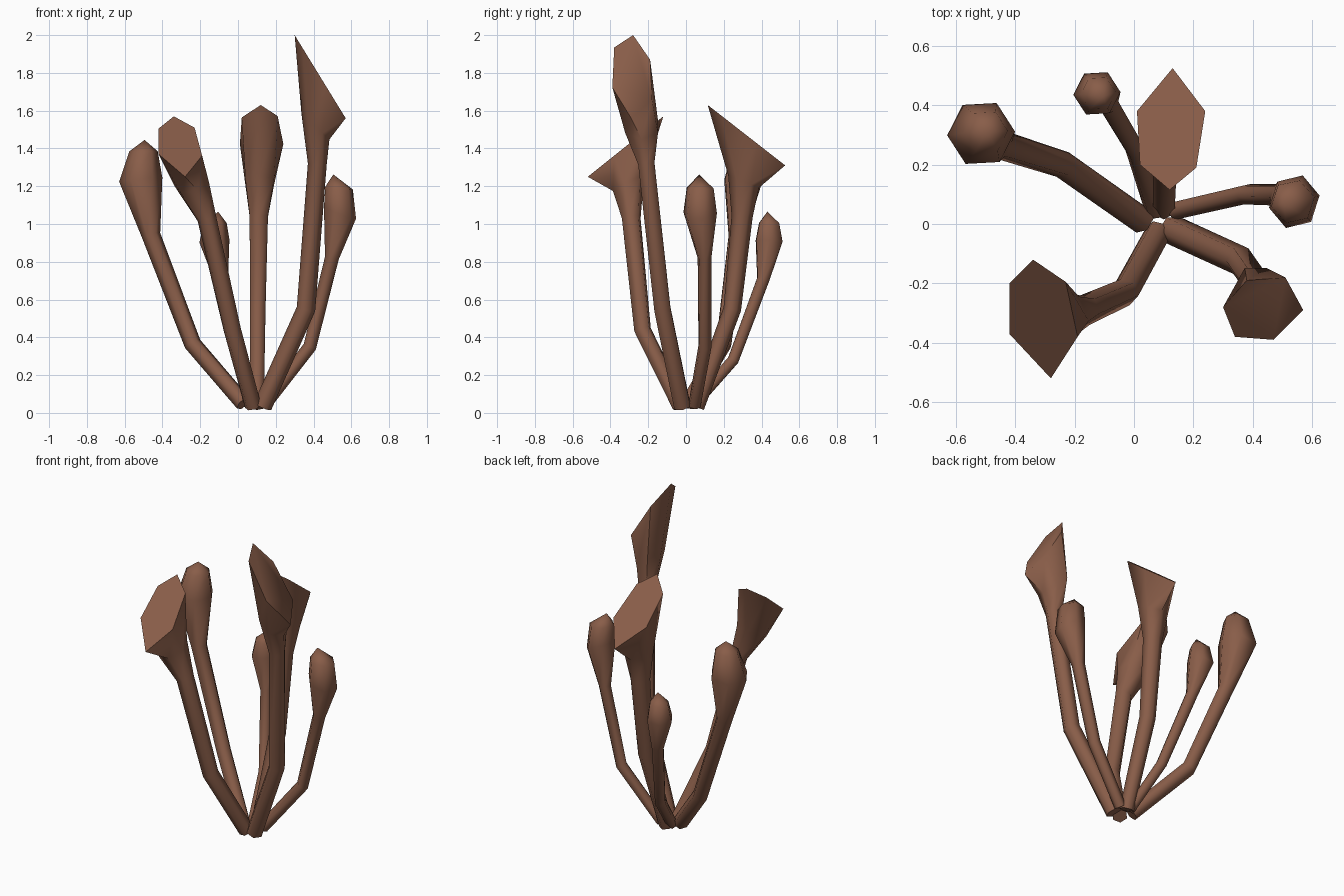
import bpy, bmesh, math
from mathutils import Vector

if "Cube" in bpy.data.objects:
    bpy.data.objects.remove(bpy.data.objects["Cube"])

brown = bpy.data.materials.new("warm brown")
brown.diffuse_color = (0.25, 0.11, 0.066, 1)
brown.use_nodes = True
brown.node_tree.nodes["Principled BSDF"].inputs["Base Color"].default_value = brown.diffuse_color
UP = Vector((0, 0, 1))


def hex_ring(c, r, tangent, phase):
    """Six points around c, square to the path direction."""
    q = UP.rotation_difference(tangent)
    return [c + q @ Vector((r * math.cos(phase + i * math.pi / 3),
                            r * math.sin(phase + i * math.pi / 3), 0)) for i in range(6)]


def stalk(name, path, phase, apex=None, rim=None, rim_z=None):
    """Six-sided stalk along path (x, y, z, radius), ending in a point or a flat slanted rim."""
    phase = math.radians(phase)
    pts = [Vector(p[:3]) for p in path]
    end = Vector(apex) if apex else sum((Vector((x, y, rim_z(x, y))) for x, y in rim), Vector()) / 6
    line = pts + [end]
    bm = bmesh.new()
    rings = []
    for i, p in enumerate(path):
        d = (line[i + 1] - line[i]).normalized()
        if i:
            d = (d + (line[i] - line[i - 1]).normalized()).normalized()
        if len(p) > 4:                      # explicit tilt for the head rings
            d = Vector(p[4]).normalized()
        rings.append([bm.verts.new(v) for v in hex_ring(pts[i], p[3], d, phase)])
    if rim:
        rings.append([bm.verts.new((x, y, rim_z(x, y))) for x, y in rim])
    for a, b in zip(rings, rings[1:]):
        for i in range(6):
            j = (i + 1) % 6
            bm.faces.new((a[i], a[j], b[j], b[i]))
    bm.faces.new(rings[0][::-1])
    if apex:
        tip = bm.verts.new(end)
        for i in range(6):
            bm.faces.new((rings[-1][i], rings[-1][(i + 1) % 6], tip))
    else:
        bm.faces.new(rings[-1])
    bmesh.ops.recalc_face_normals(bm, faces=bm.faces)
    me = bpy.data.meshes.new(name)
    bm.to_mesh(me)
    bm.free()
    me.materials.append(brown)
    ob = bpy.data.objects.new(name, me)
    bpy.context.collection.objects.link(ob)
    bpy.ops.object.select_all(action='DESELECT')
    ob.select_set(True)
    bpy.context.view_layer.objects.active = ob
    bpy.ops.object.shade_smooth_by_angle(angle=math.radians(62))


# Closed bulb stalks
stalk("left_bulb_stalk", [
    (0.03, 0.01, 0.05, 0.045), (-0.24, 0.20, 0.365, 0.046), (-0.46, 0.27, 0.94, 0.05),
    (-0.515, 0.305, 1.235, 0.115, (-0.1, 0.05, 1)), (-0.50, 0.31, 1.385, 0.075, (0, 0, 1))],
    3, apex=(-0.495, 0.31, 1.445))
stalk("back_bulb_stalk", [
    (0.07, 0.04, 0.04, 0.032), (0.005, 0.25, 0.28, 0.034), (-0.09, 0.41, 0.71, 0.038),
    (-0.125, 0.44, 0.91, 0.08, (-0.1, 0.1, 1)), (-0.12, 0.44, 1.005, 0.06, (0, 0, 1))],
    3, apex=(-0.105, 0.43, 1.065))
stalk("right_bulb_stalk", [
    (0.14, 0.045, 0.04, 0.034), (0.38, 0.10, 0.35, 0.036), (0.497, 0.098, 0.82, 0.038),
    (0.54, 0.075, 1.06, 0.093, (0.4, -0.1, 1)), (0.535, 0.075, 1.19, 0.075, (0.1, 0, 1))],
    12, apex=(0.505, 0.07, 1.262))

# Open stalks with flat slanted ends
stalk("back_cut_stalk", [
    (0.10, 0.055, 0.03, 0.042), (0.105, 0.245, 0.55, 0.047), (0.11, 0.297, 1.04, 0.056),
    (0.115, 0.305, 1.225, 0.088, (0, 0.4, 1))],
    30, rim=[(.24, .38), (.13, .525), (.01, .38), (.02, .20), (.12, .115), (.21, .19)],
    rim_z=lambda x, y: 1.63 - 0.78 * (y - 0.115))
stalk("right_cut_stalk", [
    (0.13, -0.02, 0.035, 0.05), (0.36, -0.125, 0.55, 0.05), (0.42, -0.21, 1.32, 0.05),
    (0.41, -0.235, 1.515, 0.10, (1, 0, 1.1))],
    0, rim=[(.57, -.29), (.51, -.18), (.38, -.19), (.30, -.28), (.34, -.38), (.47, -.39)],
    rim_z=lambda x, y: 2.0 - 1.63 * (x - 0.30))
stalk("front_cut_stalk", [
    (0.08, -0.03, 0.035, 0.045), (-0.03, -0.23, 0.44, 0.047), (-0.165, -0.29, 1.03, 0.052),
    (-0.245, -0.305, 1.21, 0.095, (-0.2, -0.5, 1))],
    48, rim=[(-.23, -.195), (-.34, -.12), (-.42, -.20), (-.42, -.37), (-.28, -.52), (-.19, -.38)],
    rim_z=lambda x, y: 1.25 + 0.8 * (y + 0.52))
